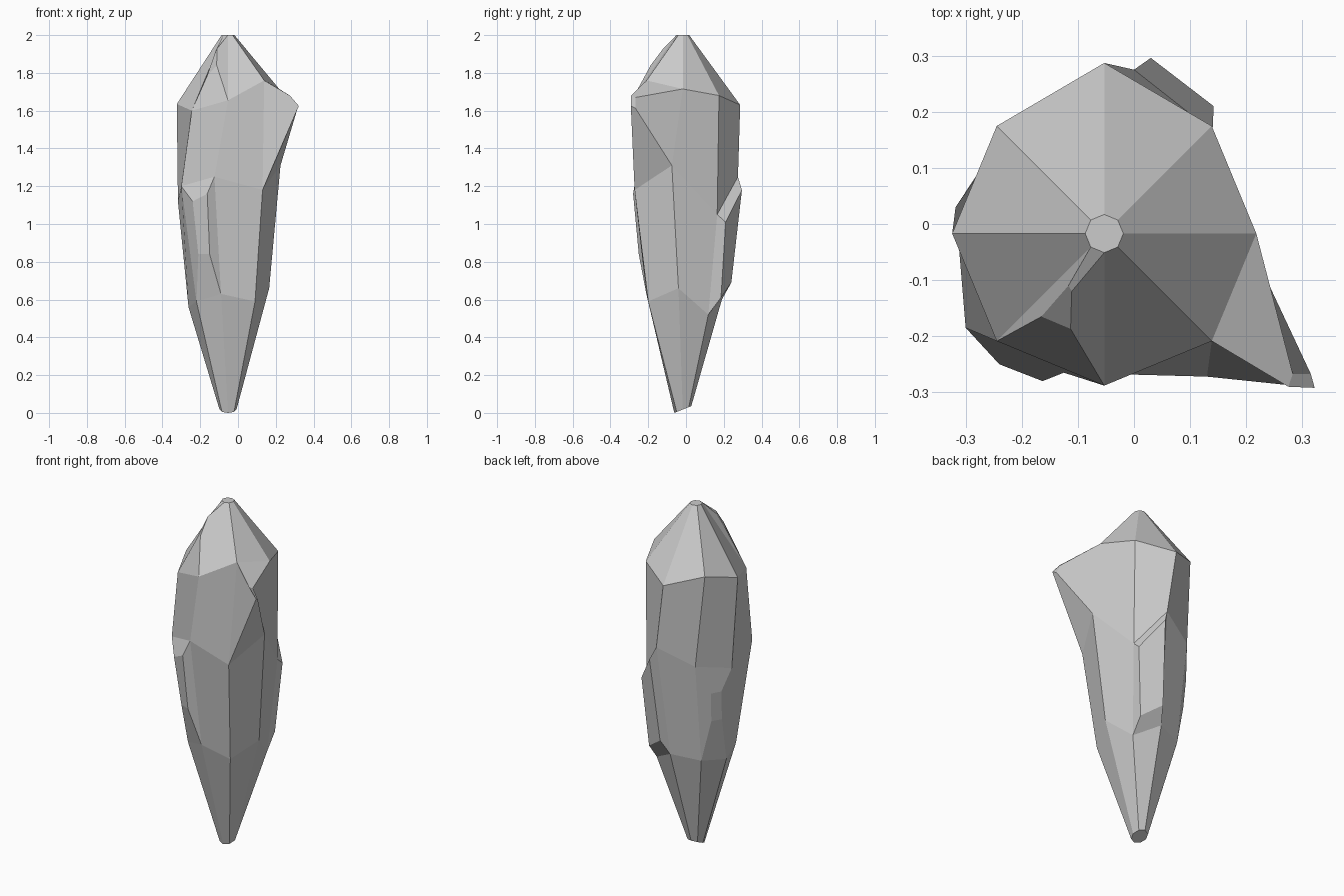
import bpy, math

if "Cube" in bpy.data.objects:
    bpy.data.objects.remove(bpy.data.objects["Cube"])

CX, CY = -0.053, -0.017


def octagon(radius, height):
    """Eight points around the axis, starting at +x, counter-clockwise."""
    ring = []
    for k in range(8):
        a = math.radians(45 * k)
        x, y = CX + radius * math.cos(a), CY + radius * math.sin(a)
        ring.append((x, y, height(k, y)))
    return ring


# Shoulder heights vary around the ring
shoulder_z = [1.715, 1.68, 1.63, 1.69, 1.635, 1.60, 1.655, 1.76]

# Irregular cross-sections: order E, NE, N, NW, W, SW, S, SE
hip = [(.165, -.04, .66), (.107, .118, .52), (-.03, .19, .60), (-.19, .13, .58),
       (-.262, 0, .56), (-.22, -.15, .59), (-.09, -.21, .63), (.09, -.2, .59)]
waist = [(.225, -.075, 1.31), (.14, .165, 1.05), (0, .275, 1.25), (-.2, .2, 1.16),
         (-.318, .03, 1.12), (-.3, -.185, 1.2), (-.125, -.265, 1.25), (.13, -.272, 1.18)]

shoulder = octagon(.271, lambda k, y: shoulder_z[k])
shoulder[2] = (CX, .287, 1.63)
rings = [
    octagon(.045, lambda k, y: max(0, (y + .062) * .4)),   # foot
    hip, waist, shoulder,
    octagon(.034, lambda k, y: 2.0),                       # tip
]

# Facets pushed outward: (segment, side) -> end cap, low pair then high pair
bumps = {
    (2, 7): [(.322, -.292, 1.625), (.315, -.267, 1.612),   # side spur
             (.283, -.267, 1.67), (.275, -.29, 1.68)],
    (1, 1): [(.11, .185, .61), (0, .24, .69),              # back slab
             (.03, .296, 1.18), (.142, .21, 1.01)],
    (1, 5): [(-.21, -.225, .84), (-.15, -.25, .84),        # front slab
             (-.163, -.28, 1.16), (-.24, -.25, 1.12)],
    (1, 3): [(-.245, .115, .82), (-.275, .06, .82),        # shallow back-left facet
             (-.282, .075, .99), (-.252, .13, .99)],
    (3, 5): [(-.165, -.165, 1.78), (-.113, -.187, 1.84),   # upper ridge
             (-.111, -.12, 1.93), (-.117, -.11, 1.92)],
}

verts = [p for r in rings for p in r]
faces = [tuple(reversed(range(8))), tuple(range(32, 40))]
for s in range(4):
    for k in range(8):
        n = (k + 1) % 8
        quad = (s * 8 + k, s * 8 + n, s * 8 + 8 + n, s * 8 + 8 + k)
        cap = bumps.get((s, k))
        if cap is None:
            faces.append(quad)
            continue
        b = len(verts)
        verts += cap
        faces.append((b, b + 1, b + 2, b + 3))
        for i in range(4):
            j = (i + 1) % 4
            faces.append((quad[i], quad[j], b + j, b + i))

# Rock shard
mesh = bpy.data.meshes.new("rock_shard")
mesh.from_pydata(verts, [], faces)
mesh.validate()
mesh.update()
obj = bpy.data.objects.new("rock_shard", mesh)
bpy.context.collection.objects.link(obj)
